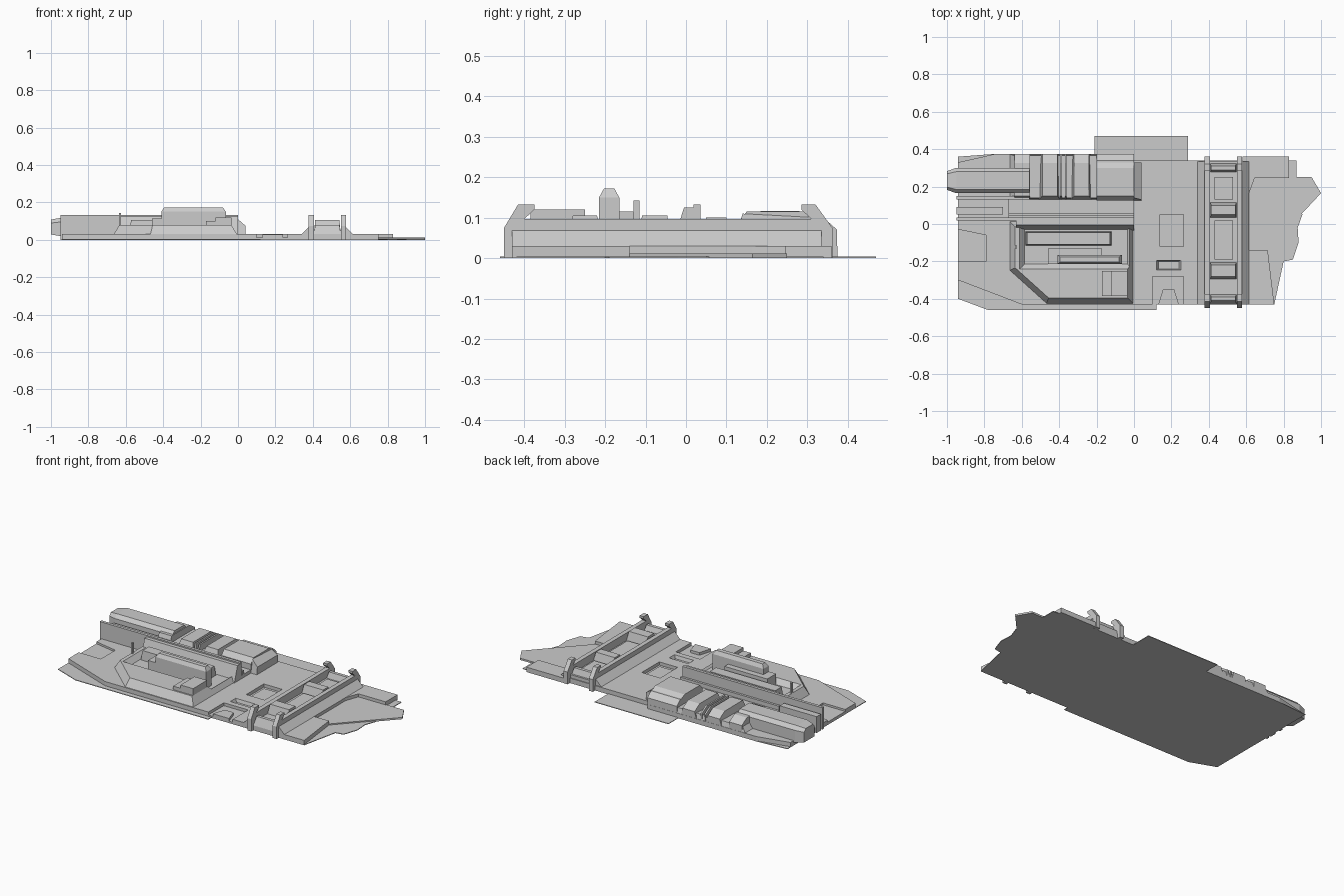
import bpy, bmesh
from mathutils import Vector

if "Cube" in bpy.data.objects:
    bpy.data.objects.remove(bpy.data.objects["Cube"])


def loft(name, low, high):
    """Solid between two matching loops of 3D points."""
    bm = bmesh.new()
    a = [bm.verts.new(p) for p in low]
    b = [bm.verts.new(p) for p in high]
    n = len(a)
    bm.faces.new(a[::-1])
    bm.faces.new(b)
    for i in range(n):
        j = (i + 1) % n
        bm.faces.new((a[i], a[j], b[j], b[i]))
    bmesh.ops.recalc_face_normals(bm, faces=bm.faces)
    me = bpy.data.meshes.new(name)
    bm.to_mesh(me)
    bm.free()
    ob = bpy.data.objects.new(name, me)
    bpy.context.collection.objects.link(ob)
    return ob


def inset(pts, d):
    """Mitred inward offset of a counter-clockwise polygon."""
    out = []
    for i, p in enumerate(pts):
        p = Vector(p)
        e1 = (p - Vector(pts[i - 1])).normalized()
        e2 = (Vector(pts[(i + 1) % len(pts)]) - p).normalized()
        n1, n2 = Vector((-e1.y, e1.x)), Vector((-e2.y, e2.x))
        out.append(p + (n1 + n2) * d / (1 + n1.dot(n2)))
    return out


def prism(name, pts, z0, z1, d=0):
    top = inset(pts, d) if d else pts
    return loft(name, [(p[0], p[1], z0) for p in pts], [(p[0], p[1], z1) for p in top])


def box(name, x0, x1, y0, y1, z0, z1, sx=0, sy=0):
    """Block whose top is pulled in by sx and sy."""
    lo = [(x0, y0), (x1, y0), (x1, y1), (x0, y1)]
    hi = [(x0 + sx, y0 + sy), (x1 - sx, y0 + sy), (x1 - sx, y1 - sy), (x0 + sx, y1 - sy)]
    return loft(name, [(*p, z0) for p in lo], [(*p, z1) for p in hi])


def along_x(name, yz, x0, x1):
    return loft(name, [(x0, *p) for p in yz], [(x1, *p) for p in yz])


def cut(ob, *cutters):
    for c in cutters:
        c.hide_render = True
        c.hide_set(True)
        m = ob.modifiers.new("cut", 'BOOLEAN')
        m.operation = 'DIFFERENCE'
        m.solver = 'EXACT'
        m.object = c


# thin ground sheet
prism("base_sheet", [(-.94, -.40), (-.78, -.46), (.12, -.46), (.12, -.43), (.75, -.43),
                     (.80, -.20), (.85, -.19), (.88, -.10), (.875, -.02), (.90, .05),
                     (.87, .25), (.87, .34), (.29, .34), (.29, .47), (-.21, .47),
                     (-.21, .375), (-.74, .375), (-.94, .36)], 0, .004)

# pointed side plate
prism("point_plate", [(.60, -.14), (.715, -.14), (1, .165), (.95, .25), (.60, .25)], 0, .011)

# main deck with sunken hatches
deck = prism("deck", [(-.94, -.30), (-.60, -.43), (.75, -.43), (.715, -.14), (.61, -.14),
                      (.61, .15), (.645, .245), (.83, .245), (.83, .36), (.58, .36),
                      (.58, .34), (0, .34), (0, .375), (-.74, .375), (-.94, .33)], 0, .03)
cut(deck,
    box("hatch_cutter", .14, .265, -.12, .05, .01, .06),
    box("slot_cutter", .13, .24, -.24, -.20, .01, .05, -.02, -.012),
    prism("notch_cutter", [(.10, -.45), (.265, -.45), (.265, -.28), (.10, -.28)], .012, .06),
    prism("left_pocket_cutter", [(-.96, -.20), (-.79, -.20), (-.79, -.06), (-.96, -.025)], .018, .06))
box("hatch_floor", .155, .25, -.10, .03, .005, .014)
prism("notch_wedge", [(.13, -.43), (.24, -.43), (.215, -.35), (.155, -.35)], .008, .028)

# front-left hull with an open basin
hull = prism("basin_hull", [(-.67, -.25), (-.47, -.43), (0, -.43), (0, .02), (-.67, .02)], .02, .078, .035)
cut(hull, box("basin_cutter", -.585, -.035, -.215, -.03, .048, .11, -.055, -.055))
along_x("basin_back_wall", [(-.035, .03), (-.005, .125), (.02, .125), (.02, .03)], -.63, 0)
box("basin_long_block", -.58, -.12, -.115, -.04, .04, .105, .008, .006)
box("basin_step", -.46, -.17, -.215, -.13, .04, .115)
loft("tall_fin", [(-.41, y, .04) for y in (-.215, -.165)] + [(-.065, y, .04) for y in (-.165, -.215)],
     [(-.41, -.215, .15), (-.41, -.165, .15), (-.065, -.165, .15), (-.065, -.215, .15)])
box("tall_fin_cap", -.41, -.065, -.215, -.165, .15, .172, .015, .012)
box("hull_top_block", -.17, -.12, -.385, -.25, .07, .10)
box("hull_end_block", -.12, -.035, -.385, -.25, .07, .12)
box("small_post", -.635, -.625, -.13, -.115, .03, .143)

# parallel spine walls
for name, x0, x1, y0, y1, z in [("spine_wall", -.95, 0, .018, .036, .133),
                                ("spine_bed", -.67, 0, .036, .13, .05),
                                ("spine_rib", -.67, 0, .042, .056, .075),
                                ("spine_end_bar", -.95, -.70, .05, .092, .10),
                                ("outer_bar", -.95, -.56, .13, .15, .075)]:
    box(name, x0, x1, y0, y1, .0, z)

# long pod with tapered end
pod = [(.165, .02), (.165, .095), (.185, .117), (.28, .117), (.30, .095), (.30, .02)]
along_x("long_pod", pod, -.95, -.56)
loft("long_pod_nose", [(-1, .233 + (y - .233) * .75, .012 + z * .82) for y, z in pod],
     [(-.95, y, z) for y, z in pod])

# ribbed machinery along the back
box("rib_bed", -.67, 0, .13, .375, .02, .06, .03, .01)
rib = [(.125, .03), (.15, .10), (.325, .10), (.374, .07), (.374, .0), (.125, 0)]
for i, (x0, x1) in enumerate([(-.64, -.555), (-.49, -.41), (-.395, -.385), (-.37, -.36), (-.32, -.24)]):
    if i in (1, 4):
        s = .02
        loft(f"rib_{i}", [(x0 - s * (z < .05), y, z) for y, z in rib],
             [(x1 + s * (z < .05), y, z) for y, z in rib])
    else:
        along_x(f"rib_{i}", rib, x0, x1)
along_x("rib_end_skirt", [(.32, 0), (.32, .10), (.34, .10), (.374, .07), (.374, 0)], -.20, 0)
along_x("end_block_body", [(.125, .03), (.125, .085), (.15, .115), (.30, .115), (.328, .10), (.328, .03)], -.20, 0)
loft("end_block_nose", [(0, .125, .03), (0, .328, .03), (0, .328, .10), (0, .14, .11)],
     [(.04, .125, .03), (.04, .328, .03), (.04, .328, .075), (.04, .13, .075)])

# cross ridge with trough
for name, x0, x1 in [("ridge_left", .34, .385), ("ridge_right", .615, .57)]:
    loft(name, [(x0, -.43, .0), (x1, -.43, 0), (x1, -.43, .075), (x0, -.43, .03)],
         [(x0, .335, .0), (x1, .335, 0), (x1, .335, .075), (x0, .335, .03)])
box("trough_floor", .38, .575, -.42, .335, .0, .05)

# hooked clamp rails
clamp = [(-.45, 0), (-.45, .075), (-.415, .133), (-.375, .133), (-.375, .12), (-.40, .097),
         (.31, .097), (.285, .12), (.285, .133), (.32, .133), (.362, .075), (.362, 0)]
for x in (.378, .55):
    along_x(f"clamp_rail_{x}", clamp, x, x + .027)

# cross blocks dividing the trough
for i, (y0, y1, z) in enumerate([(-.43, -.37, .08), (-.30, -.20, .105), (.03, .12, .10), (.27, .33, .085)]):
    box(f"cross_block_{i}", .405, .55, y0, y1, .03, z, .008, .02)
for i, (y0, y1) in enumerate([(-.19, .02), (.13, .25)]):
    box(f"trough_plate_{i}", .43, .53, y0, y1, .04, .062)
